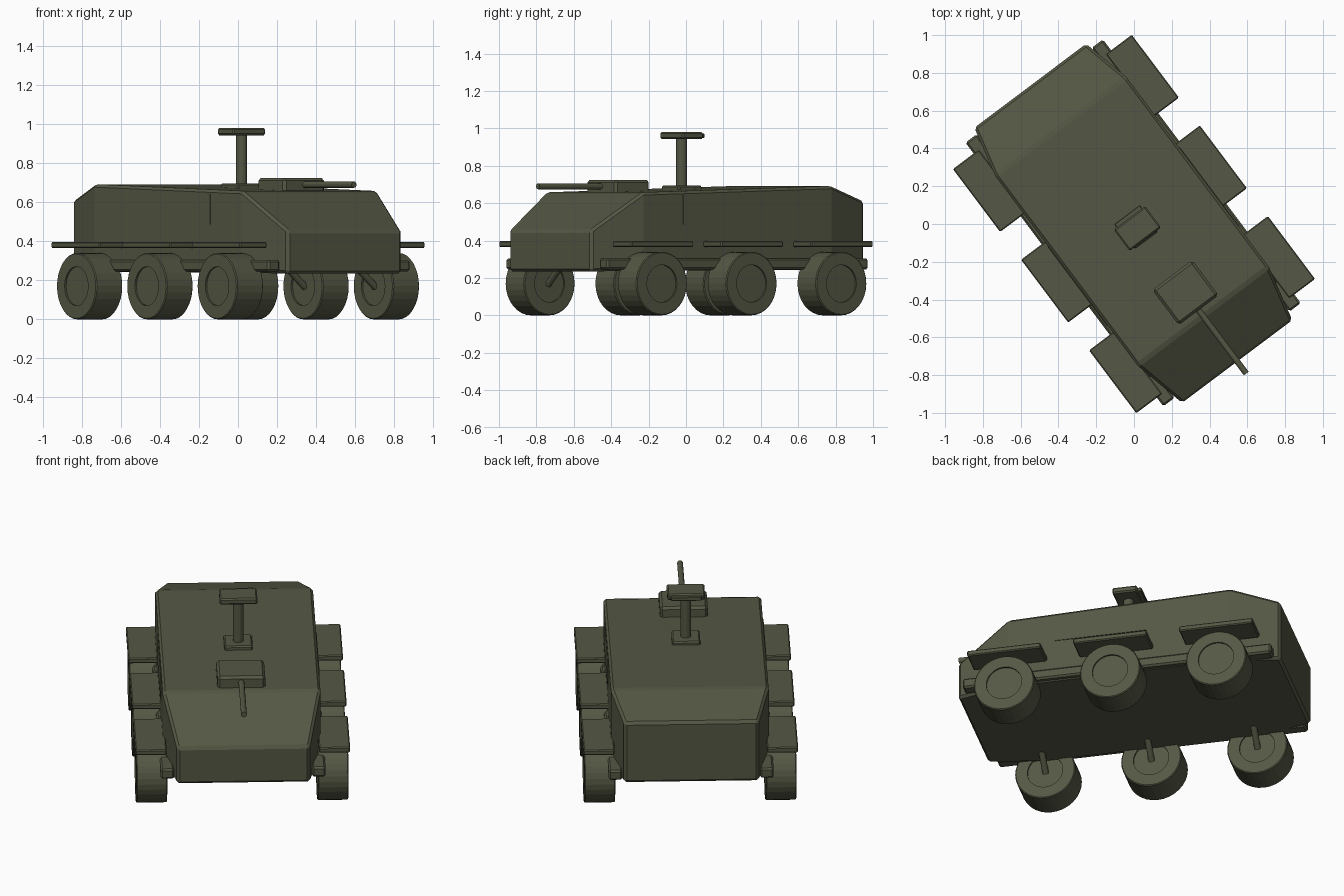
import bpy, bmesh, math
from mathutils import Matrix, Vector

cube = bpy.data.objects.get("Cube")
if cube:
    bpy.data.objects.remove(cube, do_unlink=True)

# Whole vehicle is turned about z
TURN = Matrix.Rotation(math.radians(36.9), 4, 'Z')

olive = bpy.data.materials.new("olive_drab")
olive.use_nodes = True
colour = (0.09, 0.097, 0.058, 1)
olive.diffuse_color = colour
bsdf = olive.node_tree.nodes["Principled BSDF"]
bsdf.inputs["Base Color"].default_value = colour
bsdf.inputs["Roughness"].default_value = 0.8


def finish(name, bm, bevel=0.0):
    bmesh.ops.recalc_face_normals(bm, faces=bm.faces[:])
    mesh = bpy.data.meshes.new(name)
    bm.to_mesh(mesh)
    bm.free()
    mesh.materials.append(olive)
    ob = bpy.data.objects.new(name, mesh)
    bpy.context.collection.objects.link(ob)
    ob.matrix_world = TURN
    if bevel:
        mod = ob.modifiers.new("edge_chamfer", 'BEVEL')
        mod.width = bevel
        mod.segments = 1
        mod.limit_method = 'ANGLE'
        mod.angle_limit = math.radians(15)
    return ob


def box(name, low, high, bevel=0.0):
    low, high = Vector(low), Vector(high)
    bm = bmesh.new()
    bmesh.ops.create_cube(bm, size=1)
    bmesh.ops.scale(bm, vec=high - low, verts=bm.verts)
    bmesh.ops.translate(bm, vec=(low + high) / 2, verts=bm.verts)
    return finish(name, bm, bevel)


def rod(name, start, end, radius, sides=16):
    start, end = Vector(start), Vector(end)
    axis = end - start
    bm = bmesh.new()
    bmesh.ops.create_cone(bm, cap_ends=True, segments=sides, radius1=radius,
                          radius2=radius, depth=axis.length)
    turn = axis.to_track_quat('Z', 'Y').to_matrix().to_4x4()
    bm.transform(Matrix.Translation((start + end) / 2) @ turn)
    return finish(name, bm)


# Hull: lofted stations of (length position, bottom, top, half width)
stations = [(-0.91, 0.235, 0.455, 0.365), (-0.61, 0.238, 0.658, 0.435),
            (0.645, 0.243, 0.692, 0.435), (0.915, 0.245, 0.61, 0.37)]
bm = bmesh.new()
rings = [[bm.verts.new(p) for p in
          ((-w, y, lo), (w, y, lo), (w, y, hi), (-w, y, hi))]
         for y, lo, hi, w in stations]
for a, b in zip(rings, rings[1:]):
    for i in range(4):
        j = (i + 1) % 4
        bm.faces.new((a[i], a[j], b[j], b[i]))
bm.faces.new(rings[0])
bm.faces.new(rings[-1])
finish("hull", bm, 0.014)


# Wheel: revolved tyre profile with a shallow recessed hub on both faces
def wheel(name, centre, sides=32):
    profile = [(0, -0.075), (0.1, -0.075), (0.1, -0.085), (0.165, -0.085),
               (0.17, -0.08), (0.17, 0.08), (0.165, 0.085), (0.1, 0.085),
               (0.1, 0.075), (0, 0.075)]
    bm = bmesh.new()
    verts = [bm.verts.new((x, 0, r)) for r, x in profile]
    edges = [bm.edges.new(pair) for pair in zip(verts, verts[1:])]
    bmesh.ops.spin(bm, geom=verts + edges, cent=(0, 0, 0), axis=(1, 0, 0),
                   angle=math.tau, steps=sides)
    bmesh.ops.remove_doubles(bm, verts=bm.verts[:], dist=0.0005)
    bmesh.ops.translate(bm, vec=centre, verts=bm.verts[:])
    return finish(name, bm)


# Running gear and side fittings, mirrored on both sides
for side, s in (("left", 1), ("right", -1)):
    def span(name, x0, x1, y0, y1, z0, z1, bevel=0.0):
        xs = sorted((s * x0, s * x1))
        box(f"{side}_{name}", (xs[0], y0, z0), (xs[1], y1, z1), bevel)

    span("side_rail", 0.38, 0.455, -0.865, 0.88, 0.245, 0.305, 0.01)
    span("side_panel", 0.43, 0.439, -0.345, 0.178, 0.487, 0.643)
    for place, y in (("front", -0.6), ("middle", 0.0), ("rear", 0.6)):
        wheel(f"{side}_{place}_wheel", (s * 0.5, y, 0.17))
        rod(f"{side}_{place}_suspension_arm", (s * 0.32, y, 0.26),
            (s * 0.43, y, 0.165), 0.018)
        span(f"{place}_fender", 0.42, 0.592, y - 0.208, y + 0.208,
             0.365, 0.397, 0.006)

# Low weapon station on the roof
box("turret", (-0.132, -0.57, 0.64), (0.132, -0.338, 0.725), 0.014)
rod("gun_barrel", (0, -0.5, 0.69), (0, -0.99, 0.69), 0.016)

# Sensor mast
box("mast_base", (-0.078, -0.108, 0.66), (0.078, 0.05, 0.695), 0.008)
rod("mast_pole", (0, -0.03, 0.68), (0, -0.03, 0.95), 0.029, 20)
box("sensor_head", (-0.104, -0.1, 0.943), (0.104, 0.04, 0.98), 0.008)
box("sensor_back_plate", (-0.085, 0.035, 0.948), (0.085, 0.062, 0.973), 0.004)
